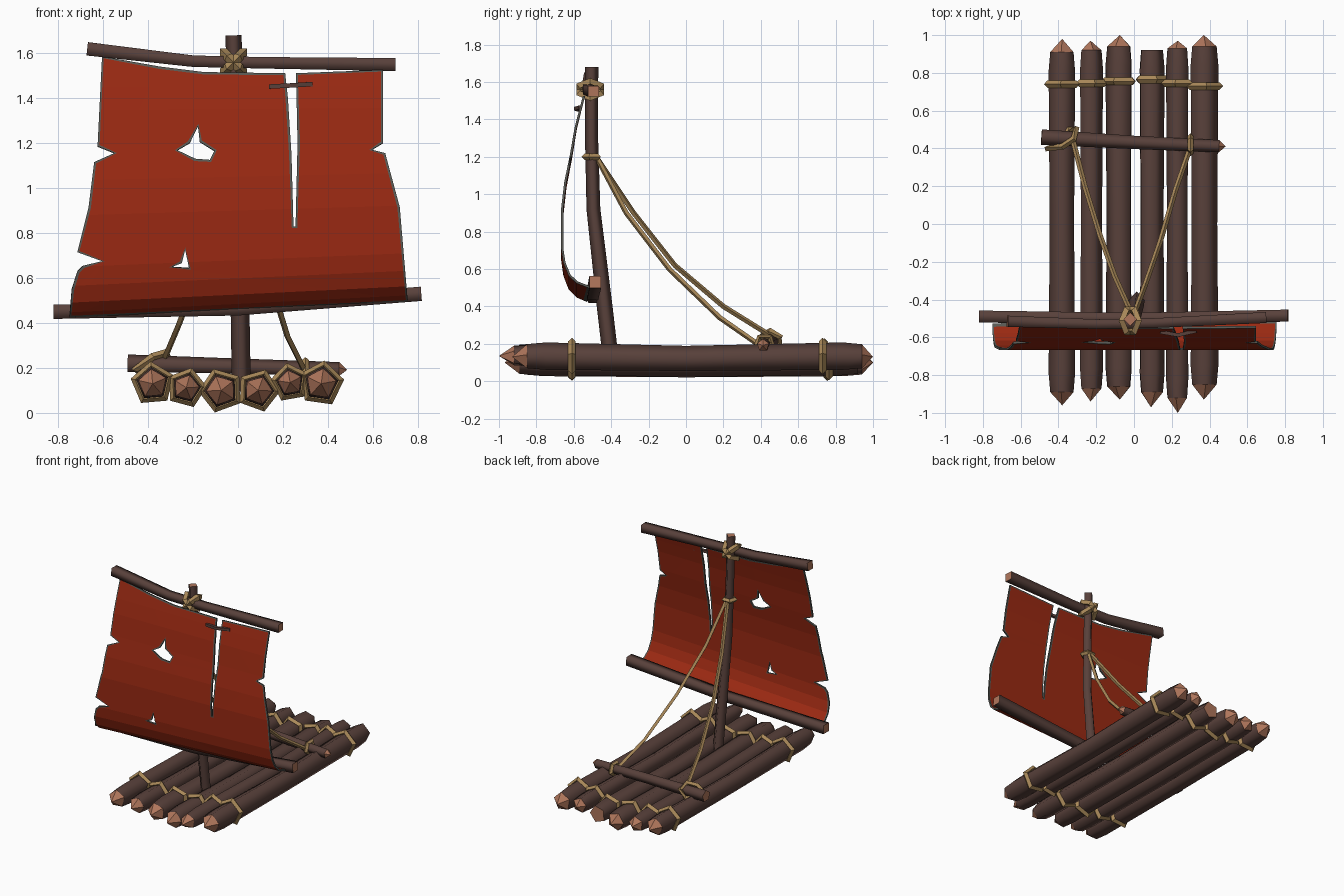
import bpy, bmesh, math
from mathutils import Vector

if "Cube" in bpy.data.objects:
    bpy.data.objects.remove(bpy.data.objects["Cube"])


def material(name, rgb):
    m = bpy.data.materials.new(name)
    m.diffuse_color = (*rgb, 1)
    m.use_nodes = True
    m.node_tree.nodes["Principled BSDF"].inputs["Base Color"].default_value = m.diffuse_color
    return m


BARK = material("dark_bark", (0.098, 0.052, 0.043))
WOOD = material("cut_wood", (0.43, 0.18, 0.105))
ROPE = material("rope_tan", (0.40, 0.25, 0.10))
RED = material("sail_red", (0.32, 0.022, 0.006))
GREY = material("sail_edge_grey", (0.10, 0.10, 0.088))


def finish(name, bm, mats):
    me = bpy.data.meshes.new(name)
    bm.to_mesh(me)
    bm.free()
    for m in mats:
        me.materials.append(m)
    ob = bpy.data.objects.new(name, me)
    bpy.context.collection.objects.link(ob)
    return ob


def tube(name, pts, radii, n, mats, rot=0, tips=(0, 0), closed=False, ref=(0, 0, 1), smooth=False):
    """Sweep an n-sided section along points; tips are pointed end lengths."""
    pts = [Vector(p) for p in pts]
    ref = Vector(ref)
    if not isinstance(radii, (list, tuple)):
        radii = [radii] * len(pts)
    bm = bmesh.new()
    rings, tang, c = [], [], len(pts)
    for i, p in enumerate(pts):
        if closed:
            t = pts[(i + 1) % c] - pts[i - 1]
        else:
            t = pts[min(i + 1, c - 1)] - pts[max(i - 1, 0)]
        t.normalize()
        tang.append(t)
        u = t.cross(ref).normalized()
        v = u.cross(t)
        a = [math.radians(rot) + 2 * math.pi * k / n for k in range(n)]
        rings.append([bm.verts.new(p + radii[i] * (math.cos(x) * u + math.sin(x) * v)) for x in a])
    for i in range(c if closed else c - 1):
        r, s = rings[i], rings[(i + 1) % c]
        for k in range(n):
            f = bm.faces.new((r[k], r[(k + 1) % n], s[(k + 1) % n], s[k]))
            f.smooth = smooth
    if not closed:
        for i, sgn, tip in ((0, -1, tips[0]), (c - 1, 1, tips[1])):
            f = bm.faces.new(rings[i])
            f.material_index = len(mats) - 1
            if tip:
                for g in bmesh.ops.poke(bm, faces=[f])["verts"]:
                    g.co += tang[i] * sgn * tip
    bmesh.ops.recalc_face_normals(bm, faces=bm.faces[:])
    return finish(name, bm, mats)


def loop(name, centre, axis, side, r, thick, n=5, rot=90):
    """Rope loop around an axis; side is the direction of angle zero."""
    axis, side = Vector(axis).normalized(), Vector(side).normalized()
    up = side.cross(axis)
    a = [math.radians(rot) + 2 * math.pi * k / n for k in range(n)]
    pts = [Vector(centre) + r * (math.cos(x) * side + math.sin(x) * up) for x in a]
    return tube(name, pts, thick, 4, [ROPE], closed=True, ref=axis)


# deck logs: x, z, radius, front y, back y, front tip, back tip, turn, rear rope y
LOGS = [(-0.38, 0.13, 0.074, -0.89, 0.91, 0.07, 0.07, 95, 0.74),
        (-0.23, 0.112, 0.066, -0.87, 0.92, 0.07, 0.05, 75, 0.745),
        (-0.075, 0.10, 0.076, -0.86, 0.94, 0.07, 0.06, 110, 0.755),
        (0.09, 0.10, 0.072, -0.89, 0.92, 0.08, 0.0, 70, 0.765),
        (0.232, 0.135, 0.063, -0.92, 0.93, 0.08, 0.04, 100, 0.745),
        (0.37, 0.13, 0.078, -0.85, 0.94, 0.08, 0.06, 82, 0.73)]
for i, (x, z, r, y0, y1, t0, t1, rot, ry) in enumerate(LOGS, 1):
    tube(f"deck_log_{i}",
         [(x, y0, z), (x, y0 + 0.1, z), (x, 0, z - 0.012), (x, y1 - 0.1, z), (x, y1, z)],
         [r * 0.88, r, r * 0.92, r, r * 0.88], 5, [BARK, WOOD], rot, (t0, t1), smooth=True)
    loop(f"front_lashing_{i}", (x, -0.61, z), (0, 1, 0), (1, 0, 0), r + 0.006, 0.02, rot=rot)
    loop(f"rear_lashing_{i}", (x, ry, z), (0, 1, 0), (1, 0, 0), r + 0.006, 0.02, rot=rot)

# cross pole and its lashings
tube("cross_pole", [(-0.49, 0.46, 0.217), (0, 0.432, 0.205), (0.45, 0.412, 0.192)],
     [0.043, 0.037, 0.034], 5, [BARK, WOOD], 90, (0, 0.035), smooth=True)
loop("pole_lashing_right", (0.3, 0.42, 0.197), (1, 0, 0), (0, 1, 0), 0.047, 0.016)
tube("pole_lashing_left", [(-0.46, 0.40, 0.19), (-0.38, 0.41, 0.25), (-0.32, 0.45, 0.268),
                           (-0.305, 0.505, 0.235), (-0.34, 0.50, 0.18), (-0.42, 0.43, 0.16)],
     0.017, 4, [ROPE], closed=True)

# mast and yards
tube("mast", [(0.015, -0.40, 0.1), (0.01, -0.435, 0.4), (0.0, -0.495, 0.92), (-0.01, -0.505, 1.3),
              (-0.02, -0.505, 1.68)], [0.042, 0.042, 0.037, 0.035, 0.036], 4, [BARK, WOOD],
     ref=(0, 1, 0), smooth=True)
tube("upper_yard", [(-0.67, -0.515, 1.62), (-0.2, -0.53, 1.565), (0.1, -0.525, 1.558), (0.7, -0.495, 1.55)],
     [0.042, 0.036, 0.036, 0.041], 4, [BARK, WOOD], 45, smooth=True)
tube("lower_yard", [(-0.82, -0.49, 0.45), (0, -0.50, 0.463), (0.815, -0.485, 0.53)],
     [0.045, 0.042, 0.045], 4, [BARK, WOOD], 45, smooth=True)
for i, s in enumerate((1, -1), 1):
    loop(f"yard_lashing_{i}", (-0.02, -0.512, 1.56), (1, 0, s), (0, 1, 0), 0.064, 0.022, 6)
loop("mast_lashing", (-0.01, -0.502, 1.2), (0, 0, 1), (1, 0, 0), 0.04, 0.017)

# stay ropes, sagging from the mast to the cross pole
tube("stay_left", [(-0.01, -0.48, 1.2), (-0.1, -0.28, 0.9), (-0.18, -0.06, 0.62), (-0.26, 0.2, 0.40),
                   (-0.325, 0.45, 0.245)], 0.014, 4, [ROPE])
tube("stay_right", [(0.0, -0.48, 1.2), (0.06, -0.32, 0.9), (0.14, -0.09, 0.6), (0.22, 0.18, 0.34),
                    (0.3, 0.41, 0.18)], 0.014, 4, [ROPE])

# torn sail: outline and two holes as (x, z)
OUTLINE = [(-0.605, 1.585), (-0.35, 1.54), (-0.15, 1.515), (0.21, 1.51), (0.222, 1.40), (0.238, 1.15),
           (0.247, 0.83), (0.256, 0.83), (0.265, 1.2), (0.258, 1.51), (0.645, 1.525), (0.645, 1.20),
           (0.595, 1.17), (0.655, 1.155), (0.72, 0.915), (0.755, 0.5), (-0.75, 0.43), (-0.74, 0.55),
           (-0.715, 0.63), (-0.69, 0.655), (-0.605, 0.675), (-0.715, 0.715), (-0.665, 0.915),
           (-0.64, 1.115), (-0.55, 1.155), (-0.625, 1.185)]
HOLES = [[(-0.27, 1.168), (-0.215, 1.20), (-0.178, 1.275), (-0.17, 1.205), (-0.105, 1.165),
          (-0.125, 1.125), (-0.19, 1.13)],
         [(-0.295, 0.65), (-0.25, 0.667), (-0.235, 0.725), (-0.218, 0.645)]]
# billow of the sail, (height, y)
BILLOW = [(0.40, -0.50), (0.465, -0.515), (0.49, -0.58), (0.53, -0.622), (0.60, -0.65), (0.68, -0.662),
          (0.9, -0.662), (1.05, -0.645), (1.2, -0.615), (1.35, -0.59), (1.45, -0.565), (1.6, -0.525)]


def tilt(x, z):
    return z - 0.05 * x * max(0, 1.5 - z)


def billow(h):
    for (a, ya), (b, yb) in zip(BILLOW, BILLOW[1:]):
        if h <= b:
            return ya + (yb - ya) * (h - a) / (b - a)
    return BILLOW[-1][1]


bm = bmesh.new()
for path in [OUTLINE] + HOLES:
    vs = [bm.verts.new((x, 0, z)) for x, z in path]
    for a, b in zip(vs, vs[1:] + vs[:1]):
        bm.edges.new((a, b))
bmesh.ops.triangle_fill(bm, use_beauty=True, edges=bm.edges[:], normal=(0, -1, 0))
rim = bmesh.ops.inset_region(bm, faces=bm.faces[:], thickness=0.011, use_boundary=True,
                             use_even_offset=False)["faces"]
for f in rim:
    f.material_index = 1
for h, _ in BILLOW[1:-1]:
    k = 0.05 * max(0, 1.5 - h)
    bmesh.ops.bisect_plane(bm, geom=bm.verts[:] + bm.edges[:] + bm.faces[:],
                           plane_co=(0, 0, h), plane_no=Vector((-k, 0, 1)).normalized())
for v in bm.verts:
    v.co.y = billow(tilt(v.co.x, v.co.z))
bmesh.ops.recalc_face_normals(bm, faces=bm.faces[:])
sail = finish("sail", bm, [RED, GREY])
mod = sail.modifiers.new("thickness", "SOLIDIFY")
mod.thickness = 0.012
mod.offset = 0

# small stitch bar bridging the tear
tube("tear_stitch", [(0.14, -0.572, 1.452), (0.235, -0.588, 1.457), (0.33, -0.566, 1.463)],
     0.014, 4, [BARK], 45)
